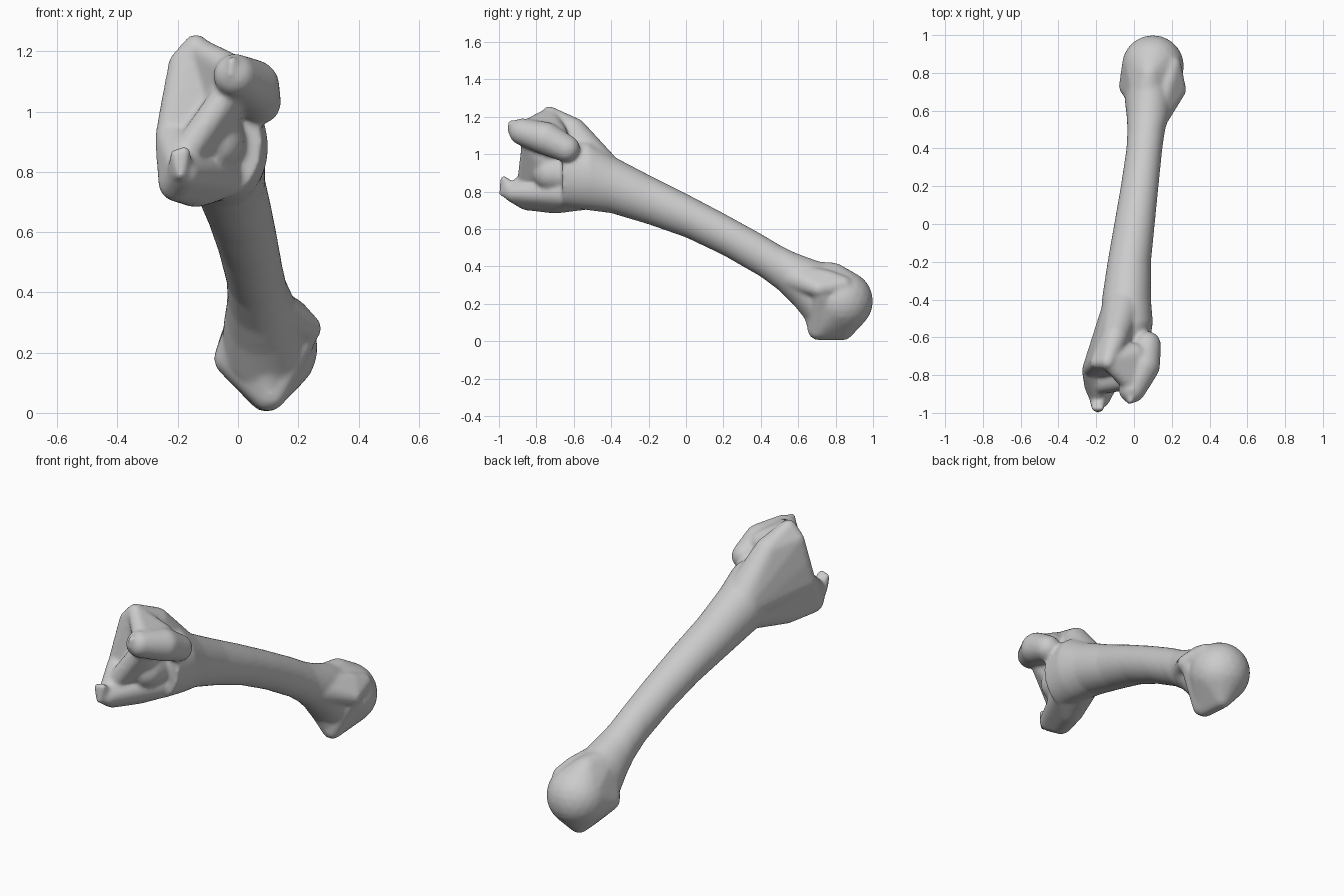
import bpy, bmesh, math
from mathutils import Matrix

bone = bpy.data.meshes.new("bone")
total = bmesh.new()


def hull(*balls):
    """Convex skin around a few balls given as (x, y, z, radius)."""
    b = bmesh.new()
    for x, y, z, r in balls:
        bmesh.ops.create_icosphere(b, subdivisions=3, radius=r,
                                   matrix=Matrix.Translation((x, y, z)))
    bmesh.ops.delete(b, geom=b.edges[:], context='EDGES_FACES')
    bmesh.ops.convex_hull(b, input=b.verts[:])
    bmesh.ops.delete(b, geom=[v for v in b.verts if not v.link_faces], context='VERTS')
    bmesh.ops.recalc_face_normals(b, faces=b.faces[:])
    m = bpy.data.meshes.new("part")
    b.to_mesh(m)
    b.free()
    total.from_mesh(m)
    bpy.data.meshes.remove(m)


# Shaft: oval sections (y, x range, z range)
sections = [(-0.66, -0.17, 0.08, 0.72, 1.08), (-0.52, -0.175, 0.10, 0.70, 1.07),
            (-0.4, -0.17, 0.09, 0.685, 0.995), (-0.2, -0.14, 0.09, 0.625, 0.89),
            (0.0, -0.105, 0.11, 0.555, 0.79), (0.2, -0.07, 0.13, 0.46, 0.685),
            (0.4, -0.04, 0.15, 0.345, 0.575), (0.5, -0.035, 0.165, 0.27, 0.515),
            (0.58, -0.04, 0.19, 0.19, 0.475), (0.66, -0.05, 0.21, 0.09, 0.445),
            (0.76, -0.04, 0.2, 0.07, 0.41)]
N = 32
rings = []
for y, x0, x1, z0, z1 in sections:
    ring = []
    for i in range(N):
        a = 2 * math.pi * i / N
        ring.append(total.verts.new(((x0 + x1) / 2 + (x1 - x0) / 2 * math.cos(a), y,
                                     (z0 + z1) / 2 + (z1 - z0) / 2 * math.sin(a))))
    rings.append(ring)
shaft = [total.faces.new(rings[0]), total.faces.new(rings[-1])]
for p, q in zip(rings, rings[1:]):
    for i in range(N):
        j = (i + 1) % N
        shaft.append(total.faces.new((p[i], p[j], q[j], q[i])))
bmesh.ops.recalc_face_normals(total, faces=shaft)

# Rounded back head
hull((0.10, 0.835, 0.215, 0.165), (0.08, 0.79, 0.355, 0.065), (0.10, 0.71, 0.06, 0.055),
     (0.09, 0.84, 0.06, 0.055), (-0.02, 0.73, 0.18, 0.06), (0.07, 0.66, 0.34, 0.09))
# Side knob of the back head
hull((0.232, 0.71, 0.28, 0.045), (0.11, 0.58, 0.34, 0.08), (0.2, 0.84, 0.30, 0.05),
     (0.18, 0.76, 0.33, 0.05))
# Lower ridge of the back head
hull((0.235, 0.72, 0.27, 0.035), (0.11, 0.70, 0.06, 0.05), (0.12, 0.8, 0.12, 0.08))

# Tall crest and flat outer side of the front head
hull((-0.14, -0.73, 1.215, 0.042), (-0.20, -0.735, 1.165, 0.03), (-0.225, -0.74, 1.03, 0.03),
     (-0.235, -0.77, 0.92, 0.04), (-0.10, -0.60, 1.125, 0.07), (-0.08, -0.72, 0.9, 0.10),
     (-0.05, -0.42, 0.87, 0.11))
# Saddle from crest to inner lobe
hull((-0.14, -0.73, 1.21, 0.04), (-0.02, -0.84, 1.14, 0.05), (0.0, -0.70, 1.10, 0.07),
     (-0.06, -0.74, 1.0, 0.07))
# Inner rounded lobe
hull((-0.01, -0.875, 1.12, 0.072), (0.05, -0.75, 1.085, 0.088), (0.07, -0.64, 1.03, 0.073))
# Lower outer lobe
hull((-0.18, -0.92, 0.795, 0.055), (-0.20, -0.85, 0.765, 0.065), (-0.215, -0.78, 0.90, 0.06),
     (-0.14, -0.70, 0.76, 0.078), (-0.06, -0.64, 0.79, 0.08), (-0.05, -0.48, 0.81, 0.10))
# Bridge between the lobes
hull((-0.16, -0.85, 0.88, 0.05), (-0.04, -0.83, 1.05, 0.05), (-0.08, -0.72, 0.93, 0.08))
# Broken tips
hull((-0.21, -0.975, 0.86, 0.016), (-0.175, -0.975, 0.87, 0.016),
     (-0.19, -0.985, 0.79, 0.016), (-0.19, -0.93, 0.80, 0.045))
hull((-0.02, -0.94, 1.17, 0.014), (-0.025, -0.94, 1.12, 0.014), (-0.01, -0.89, 1.14, 0.04))

total.to_mesh(bone)
total.free()
mat = bpy.data.materials.new("bone_grey")
mat.diffuse_color = (0.6, 0.6, 0.6, 1)
bone.materials.append(mat)
obj = bpy.data.objects.new("bone", bone)
bpy.context.collection.objects.link(obj)

# Fuse the parts into one skin and soften the joins
r = obj.modifiers.new("fuse", 'REMESH')
r.mode = 'VOXEL'
r.voxel_size = 0.01
r.use_smooth_shade = True
s = obj.modifiers.new("soften", 'SMOOTH')
s.factor = 0.5
s.iterations = 10
